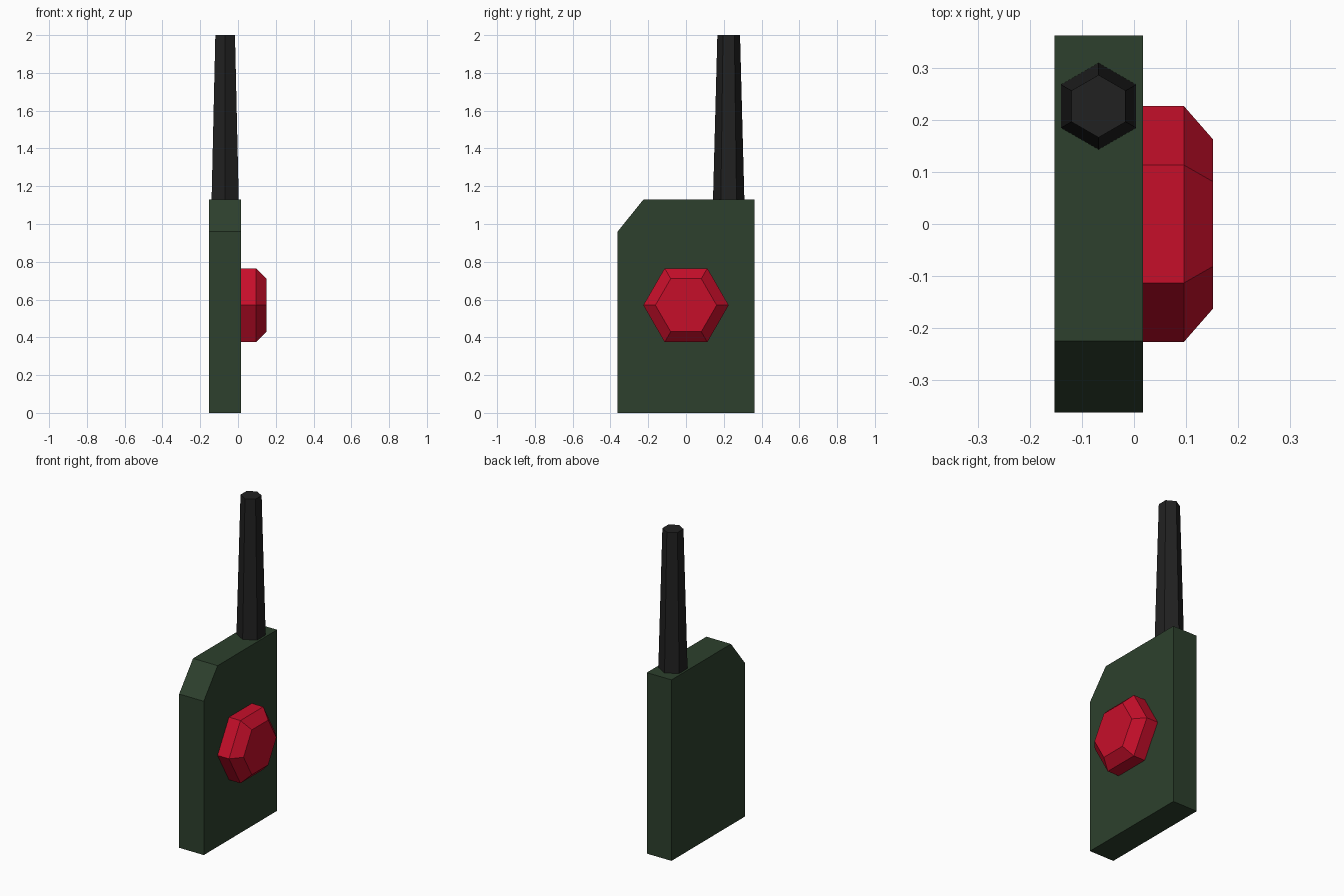
import bpy
import bmesh
from math import pi, cos, sin
from mathutils import Vector

cube = bpy.data.objects.get("Cube")
if cube:
    bpy.data.objects.remove(cube, do_unlink=True)


def material(name, rgb):
    mat = bpy.data.materials.new(name)
    mat.use_nodes = True
    color = (*rgb, 1.0)
    mat.diffuse_color = color
    mat.node_tree.nodes["Principled BSDF"].inputs["Base Color"].default_value = color
    return mat


def loft(name, rings, mat):
    """Join matching rings of points with side faces and cap both ends."""
    bm = bmesh.new()
    loops = [[bm.verts.new(p) for p in ring] for ring in rings]
    count = len(loops[0])
    for low, high in zip(loops, loops[1:]):
        for i in range(count):
            j = (i + 1) % count
            bm.faces.new((low[i], low[j], high[j], high[i]))
    bm.faces.new(loops[0][::-1])
    bm.faces.new(loops[-1])
    bmesh.ops.recalc_face_normals(bm, faces=bm.faces)
    mesh = bpy.data.meshes.new(name)
    bm.to_mesh(mesh)
    bm.free()
    mesh.materials.append(mat)
    obj = bpy.data.objects.new(name, mesh)
    bpy.context.collection.objects.link(obj)
    return obj


def hexagon(center, radius, u, v):
    """Six points around center, with a corner along the u axis."""
    return [Vector(center) + radius * (cos(i * pi / 3) * Vector(u) + sin(i * pi / 3) * Vector(v))
            for i in range(6)]


X, Y, Z = (1, 0, 0), (0, 1, 0), (0, 0, 1)
green = material("dark green", (0.026, 0.051, 0.026))
red = material("red", (0.565, 0.0045, 0.023))
black = material("black", (0.0152, 0.0152, 0.0152))

# Flat case with a slanted upper front corner
profile = [(-0.362, 0), (0.362, 0), (0.362, 1.13), (-0.225, 1.13), (-0.362, 0.96)]
loft("case", [[(x, y, z) for y, z in profile] for x in (-0.153, 0.017)], green)

# Tapered hexagonal antenna
loft("antenna", [hexagon((-0.068, 0.226, z), r, Y, X) for z, r in ((1.13, 0.083), (2.0, 0.06))], black)

# Bevelled hexagonal button on the left side
loft("button", [hexagon((x, 0, 0.57), r, Y, Z)
                for x, r in ((0.017, 0.226), (0.096, 0.226), (0.152, 0.162))], red)
